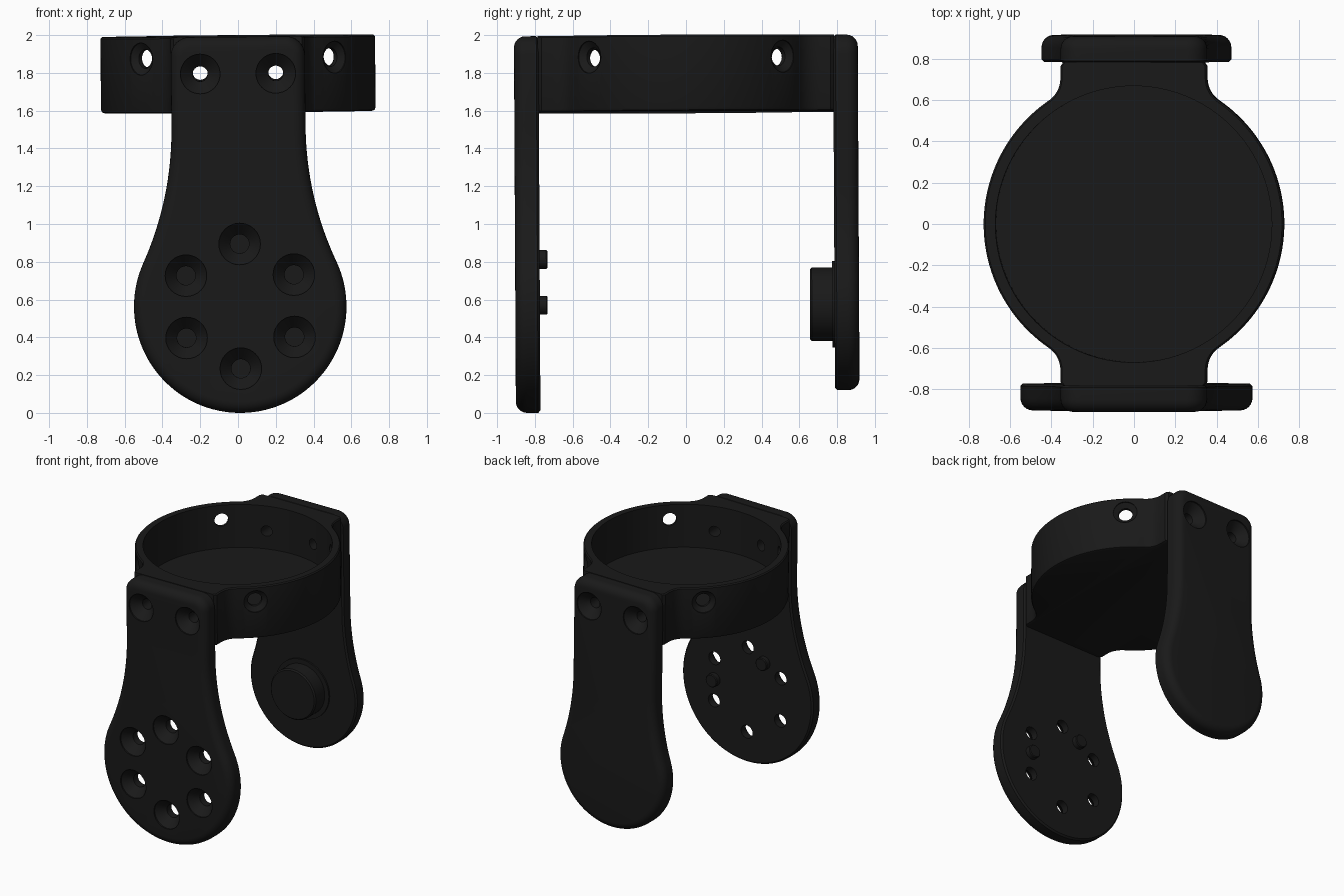
import bpy, bmesh
from math import sin, cos, pi, radians, atan2, acos, sqrt
from mathutils import Vector, Matrix

if "Cube" in bpy.data.objects:
    bpy.data.objects.remove(bpy.data.objects["Cube"])

black = bpy.data.materials.new("matte_black")
black.diffuse_color = (0.01, 0.01, 0.01, 1)
black.use_nodes = True
black.node_tree.nodes["Principled BSDF"].inputs["Base Color"].default_value = black.diffuse_color
TILT = (Matrix.Translation((0, 0, 1.8)) @ Matrix.Rotation(radians(0.3), 4, 'X')
        @ Matrix.Rotation(radians(-0.55), 4, 'Y') @ Matrix.Translation((0, 0, -1.8)))
parts = []


def arc(cx, cy, r, a0, a1, n):
    return [(cx + r * cos(a0 + (a1 - a0) * i / n), cy + r * sin(a0 + (a1 - a0) * i / n))
            for i in range(n + 1)]


def stack(name, loops):
    """Closed solid skinned through loops that share a point count."""
    bm = bmesh.new()
    rings = [[bm.verts.new(p) for p in loop] for loop in loops]
    n = len(rings[0])
    for a, b in zip(rings, rings[1:]):
        for i in range(n):
            j = (i + 1) % n
            bm.faces.new((a[i], a[j], b[j], b[i]))
    bm.faces.new(rings[0])
    bm.faces.new(rings[-1])
    bmesh.ops.recalc_face_normals(bm, faces=bm.faces)
    me = bpy.data.meshes.new(name)
    bm.to_mesh(me)
    bm.free()
    ob = bpy.data.objects.new(name, me)
    bpy.context.collection.objects.link(ob)
    return ob


def lathe(name, origin, axis, profile, n=48):
    """Round part: (radius, distance along axis) pairs."""
    q = Vector(axis).to_track_quat('Z', 'Y')
    return stack(name, [[Vector(origin) + q @ Vector((x, y, t))
                         for x, y in arc(0, 0, r, 0, 2 * pi, n)[:-1]] for r, t in profile])


def cut(ob, cutter):
    cutter.hide_render = True
    bpy.context.view_layer.objects.active = ob
    m = ob.modifiers.new("cut", 'BOOLEAN')
    m.operation, m.solver, m.object = 'DIFFERENCE', 'EXACT', cutter
    bpy.ops.object.modifier_apply(modifier=m.name)
    bpy.data.objects.remove(cutter)


def screw_hole(origin, axis, r, sink, depth, length):
    """Countersunk hole starting at the surface and going inward."""
    return lathe("hole_cutter", origin, axis,
                 [(sink, -0.05), (sink, 0.01), (r, depth), (r, length)], 32)


W = 0.355  # half width of arms and necks


def arm_outline(r, cz, d, top=1.995, R=1.72, c=0.1):
    a = acos((W + R) / (r + R))
    fz = cz + sqrt((r + R) ** 2 - (W + R) ** 2)
    half = (arc(0, cz, r - d, -pi / 2, a, 36) + arc(W + R, fz, R + d, pi + a, pi, 16)[1:]
            + arc(W - c, top - c, c - d, 0, pi / 2, 8))
    return half + [(-x, z) for x, z in reversed(half[1:])]


def arm(name, side, r, cz, f=0.06):
    layers = [(0.78, 0.012), (0.792, 0)]
    layers += [(0.91 - f + f * sin(i * pi / 12), f - f * cos(i * pi / 12)) for i in range(7)]
    ob = stack(name, [[(x, side * y, z) for x, z in arm_outline(r, cz, d)] for y, d in layers])
    parts.append(ob)
    return ob


def cup_outline(d, R=0.727, r=0.13):
    cx = W + r
    cy = sqrt((R + r) ** 2 - cx ** 2)
    a = atan2(cy, cx)
    q = (arc(0, 0, R - d, 0, a, 24) + arc(cx, cy, r + d, pi + a, pi, 8)[1:]
         + [(W - d, 0.765), (W - d - 0.015, 0.785)])
    top = q + [(-x, y) for x, y in reversed(q)]
    return top + [(x, -y) for x, y in reversed(top[1:-1])]


# Cup with a neck on each side and a closed floor
cup = stack("cup", [[(x, y, z) for x, y in cup_outline(d)] for z, d in
                    [(1.592, 0.018), (1.597, 0.006), (1.61, 0), (1.987, 0), (1.995, 0.008)]])
parts.append(cup)
cut(cup, lathe("bore_cutter", (0, 0, 0), (0, 0, 1), [(0.67, 1.66), (0.67, 2.1)], 96))
for k in range(4):
    u = Vector((cos(pi / 4 + k * pi / 2), sin(pi / 4 + k * pi / 2), 0))
    cut(cup, screw_hole(u * 0.727 + Vector((0, 0, 1.88)), -u, 0.05, 0.085, 0.035, 0.2))

# Arms
front = arm("front_arm", -1, 0.5625, 0.566)
back = arm("back_arm", 1, 0.46, 0.575)

# Screws joining arms to the necks
for ob, s in ((front, -1), (back, 1)):
    for x in (-0.2, 0.2):
        for target in (ob, cup):
            cut(target, screw_hole((x, s * 0.91, 1.8), (0, -s, 0), 0.04, 0.105, 0.075, 0.36))

# Ring of six holes in the front arm
for k in range(6):
    a = pi / 2 + k * pi / 3
    cut(front, screw_hole((0.33 * cos(a), -0.91, 0.568 + 0.33 * sin(a)), (0, 1, 0),
                          0.05, 0.11, 0.075, 0.25))

# Two locating pins inside the front arm
for k in range(2):
    a = k * 2 * pi / 3
    parts.append(lathe("locating_pin", (0.285 * cos(a), -0.79, 0.57 + 0.285 * sin(a)), (0, 1, 0),
                       [(0.05, 0), (0.05, 0.045), (0.044, 0.051)], 32))

# Pivot boss and washer step inside the back arm
parts.append(lathe("pivot_boss", (0, 0.79, 0.57), (0, -1, 0),
                   [(0.23, 0), (0.23, 0.022), (0.195, 0.022), (0.195, 0.13), (0.185, 0.14)], 64))

# Slight lean, ground contact, material and shading
for ob in parts:
    ob.data.transform(TILT)
low = min(v.co.z for ob in parts for v in ob.data.vertices)
for ob in parts:
    ob.data.transform(Matrix.Translation((0, 0, -low)))
    ob.data.materials.clear()
    ob.data.materials.append(black)
    bpy.ops.object.select_all(action='DESELECT')
    ob.select_set(True)
    bpy.context.view_layer.objects.active = ob
    bpy.ops.object.shade_smooth_by_angle(angle=radians(30))
